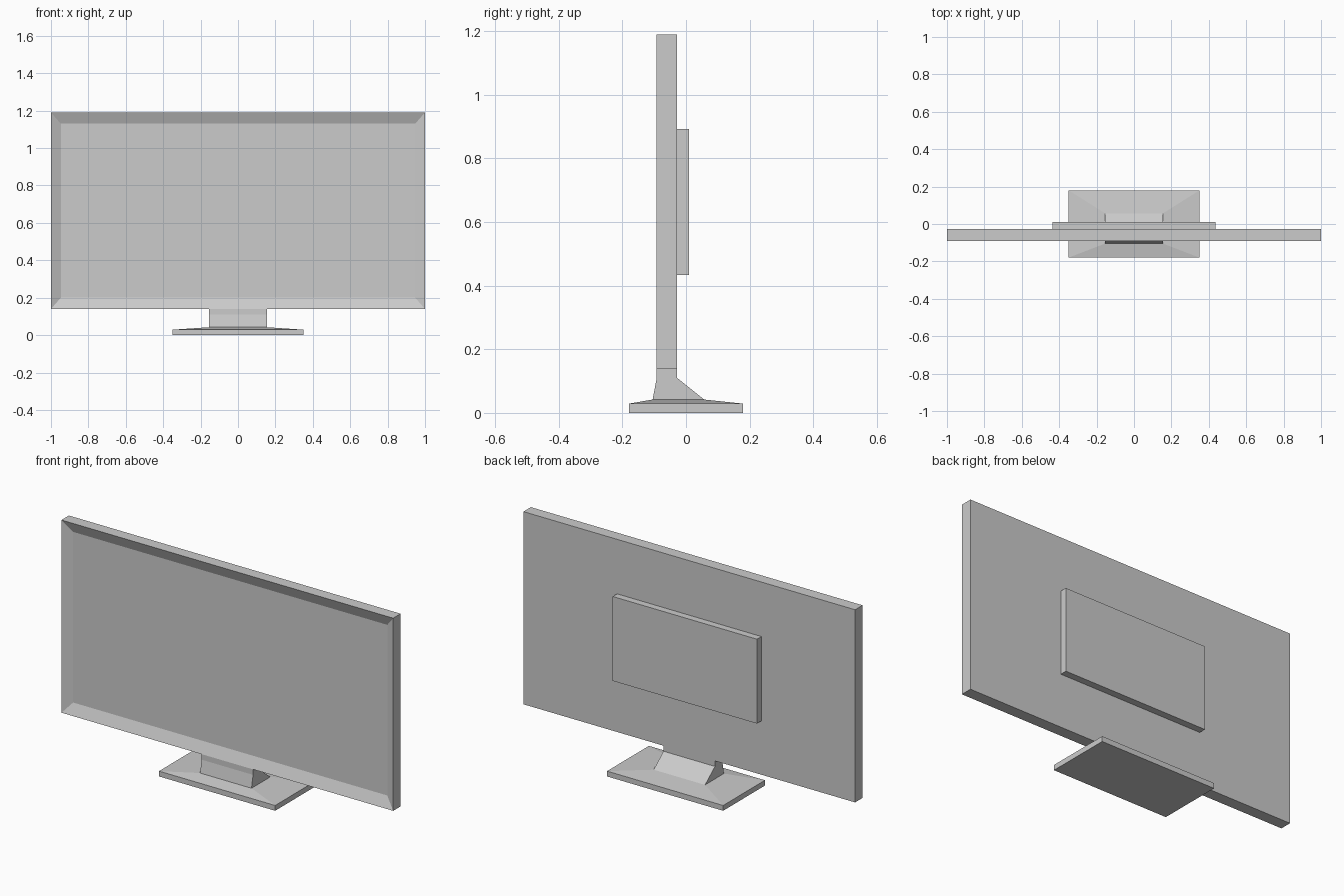
import bpy
import bmesh

if "Cube" in bpy.data.objects:
    bpy.data.objects.remove(bpy.data.objects["Cube"], do_unlink=True)

grey = bpy.data.materials.new("light_grey")
grey.use_nodes = True
grey.diffuse_color = (0.6, 0.6, 0.6, 1)
grey.node_tree.nodes["Principled BSDF"].inputs["Base Color"].default_value = grey.diffuse_color


def finish(bm, name):
    bmesh.ops.recalc_face_normals(bm, faces=bm.faces)
    mesh = bpy.data.meshes.new(name)
    bm.to_mesh(mesh)
    bm.free()
    mesh.materials.append(grey)
    obj = bpy.data.objects.new(name, mesh)
    bpy.context.collection.objects.link(obj)
    return obj


def stack(name, levels):
    """Join level rectangles, each (half width, front y, back y, z), into a solid."""
    bm = bmesh.new()
    rings = [[bm.verts.new(p) for p in ((-w, f, z), (w, f, z), (w, b, z), (-w, b, z))]
             for w, f, b, z in levels]
    bm.faces.new(rings[0])
    bm.faces.new(rings[-1])
    for low, high in zip(rings, rings[1:]):
        for i in range(4):
            j = (i + 1) % 4
            bm.faces.new((low[i], low[j], high[j], high[i]))
    return finish(bm, name)


FRONT, BACK = -0.092, -0.028
BOTTOM, TOP = 0.14, 1.19

# Display panel with a recessed screen
panel = stack("display_panel", [(1, FRONT, BACK, BOTTOM), (1, FRONT, BACK, TOP)])
bm = bmesh.new()
bm.from_mesh(panel.data)
bm.faces.ensure_lookup_table()
screen = min(bm.faces, key=lambda f: f.calc_center_median().y)
bmesh.ops.inset_region(bm, faces=[screen], thickness=0.055)
for v in screen.verts:
    v.co.x = 0.947 if v.co.x > 0 else -0.947
    v.co.z = 1.13 if v.co.z > 0.6 else 0.2
    v.co.y = FRONT + 0.025
bm.to_mesh(panel.data)
bm.free()

# Raised housing on the back
stack("rear_housing", [(0.435, BACK, 0.01, 0.433), (0.435, BACK, 0.01, 0.893)])

# Flared neck
stack("stand_neck", [(0.155, -0.105, 0.057, 0.042),
                     (0.155, FRONT, BACK, 0.11),
                     (0.155, FRONT, BACK, BOTTOM)])

# Foot with a shallow sloped top
stack("stand_foot", [(0.35, -0.18, 0.18, 0),
                     (0.35, -0.18, 0.18, 0.029),
                     (0.155, -0.105, 0.057, 0.042)])
